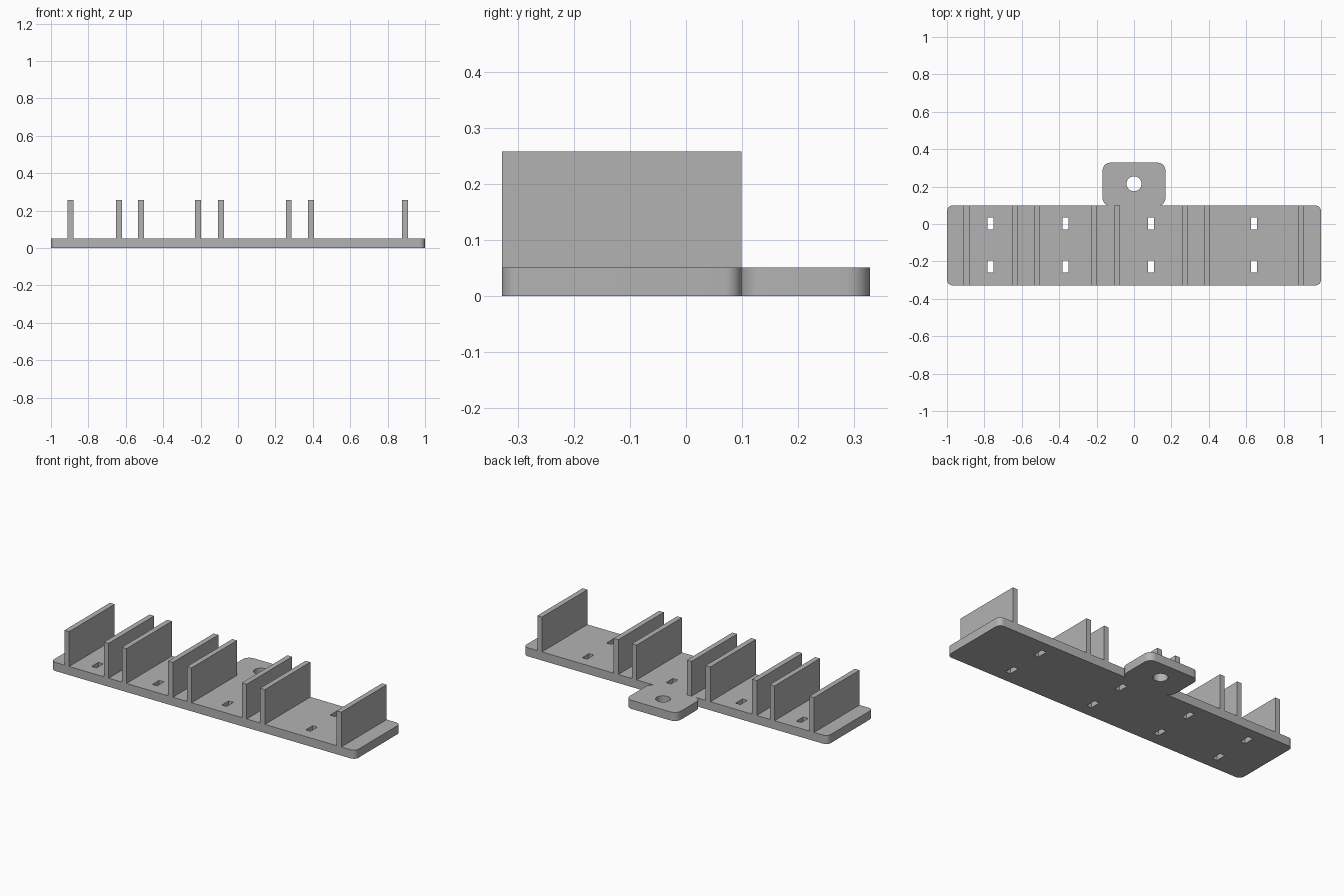
import bpy
import bmesh
import math
from mathutils import Matrix, Vector

cube = bpy.data.objects.get("Cube")
if cube:
    bpy.data.objects.remove(cube, do_unlink=True)

THICK = 0.051            # base thickness
TOP = 0.258              # divider height
FRONT, BACK = -0.328, 0.099
WALL = 0.031             # divider thickness

grey = bpy.data.materials.new("plain_grey")
grey.use_nodes = True
colour = (0.45, 0.45, 0.45, 1)
grey.diffuse_color = colour
grey.node_tree.nodes["Principled BSDF"].inputs["Base Color"].default_value = colour


def make_object(name, bm):
    mesh = bpy.data.meshes.new(name)
    bmesh.ops.recalc_face_normals(bm, faces=bm.faces)
    bm.to_mesh(mesh)
    bm.free()
    mesh.materials.append(grey)
    obj = bpy.data.objects.new(name, mesh)
    bpy.context.collection.objects.link(obj)
    return obj


def box(name, x0, x1, y0, y1, z0, z1, radius=0):
    """Box with optionally rounded upright corners."""
    bm = bmesh.new()
    size = Matrix.Diagonal((x1 - x0, y1 - y0, z1 - z0, 1))
    place = Matrix.Translation(Vector((x0 + x1, y0 + y1, z0 + z1)) / 2)
    bmesh.ops.create_cube(bm, size=1, matrix=place @ size)
    if radius:
        upright = [e for e in bm.edges
                   if abs(e.verts[0].co.z - e.verts[1].co.z) > 0.01]
        bmesh.ops.bevel(bm, geom=upright, offset=radius, segments=8,
                        profile=0.5, affect='EDGES')
    return make_object(name, bm)


def combine(target, other, operation):
    mod = target.modifiers.new(operation.lower(), 'BOOLEAN')
    mod.operation = operation
    mod.solver = 'EXACT'
    mod.object = other
    bpy.context.view_layer.objects.active = target
    bpy.ops.object.modifier_apply(modifier=mod.name)
    bpy.data.objects.remove(other, do_unlink=True)


# Base plate with the mounting tab at the back
base = box("base_plate", -1, 1, FRONT, BACK, 0, THICK, 0.03)
tab = box("mounting_tab", -0.168, 0.168, BACK - 0.002, 0.328, 0, THICK, 0.042)
combine(base, tab, 'UNION')

# Round screw hole in the tab
bm = bmesh.new()
bmesh.ops.create_cone(bm, cap_ends=True, segments=48, radius1=0.04, radius2=0.04,
                      depth=0.3, matrix=Matrix.Translation((0, 0.215, 0)))
combine(base, make_object("screw_hole_cutter", bm), 'DIFFERENCE')

# Dividers in pairs, one bay between each pair, two tie slots in each bay
bays = [(-0.896, -0.636), (-0.519, -0.214), (-0.091, 0.271), (0.391, 0.893)]
for number, bay in enumerate(bays, 1):
    for side, x in zip(("right", "left"), bay):
        box(f"divider_{number}_{side}", x - WALL / 2, x + WALL / 2,
            FRONT, BACK, THICK, TOP)
    middle = sum(bay) / 2
    for y in (-0.226, 0.003):
        slot = box("slot_cutter", middle - 0.016, middle + 0.016,
                   y - 0.032, y + 0.032, -0.1, 0.2)
        combine(base, slot, 'DIFFERENCE')

# Smooth rounded corners, crisp edges
bpy.ops.object.select_all(action='DESELECT')
base.select_set(True)
bpy.context.view_layer.objects.active = base
bpy.ops.object.shade_smooth_by_angle(angle=math.radians(30))
